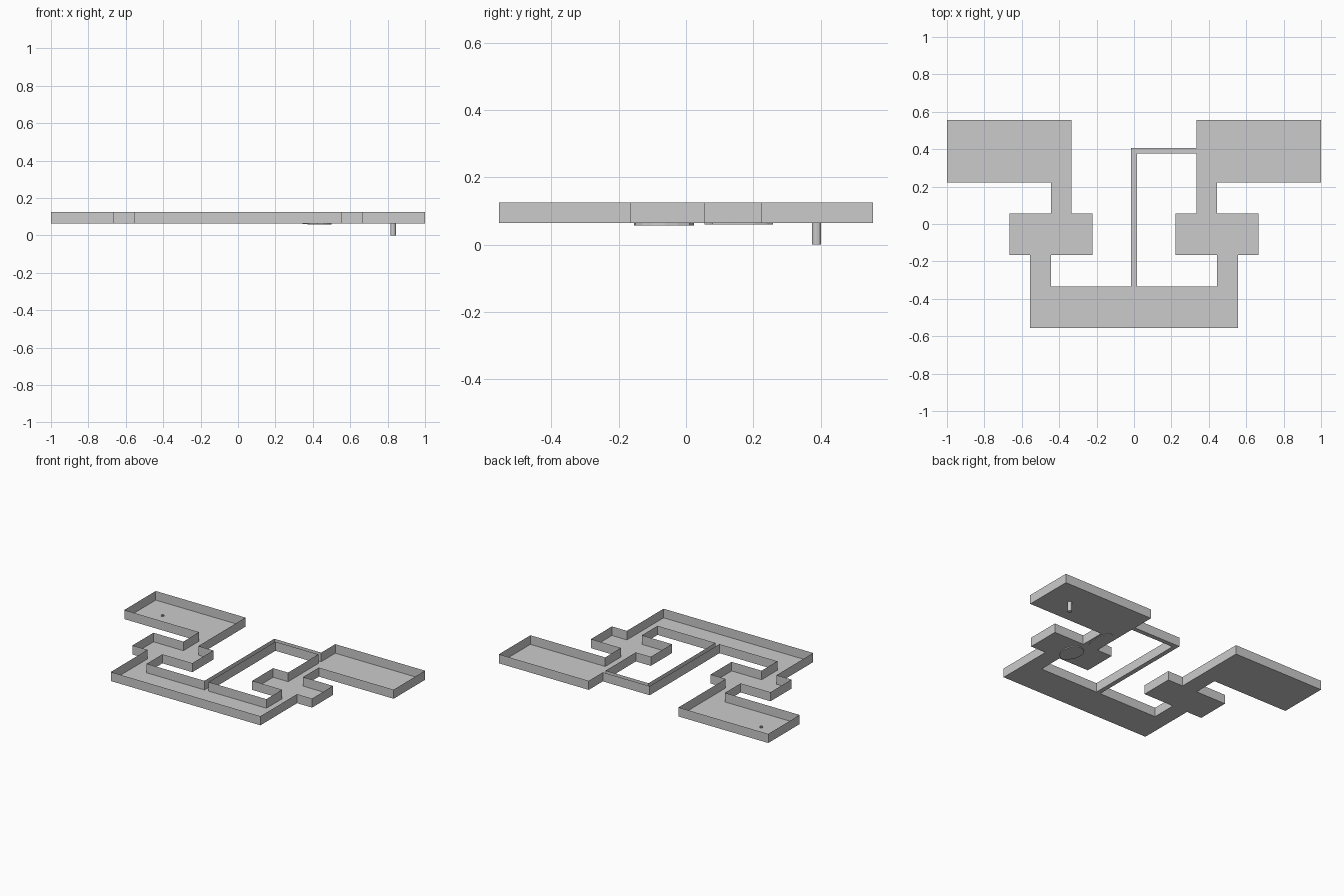
import bpy, bmesh, math, random
from mathutils import Vector

if "Cube" in bpy.data.objects:
    bpy.data.objects.remove(bpy.data.objects["Cube"])

random.seed(4)
U = 1 / 9                # floor plan grid unit
FLOOR, TOP = 0.064, 0.125


def finish(bm, name):
    mesh = bpy.data.meshes.new(name)
    bm.to_mesh(mesh)
    bm.free()
    ob = bpy.data.objects.new(name, mesh)
    bpy.context.collection.objects.link(ob)
    return ob


# Rooms and corridors on the left (x0, x1, y0, y1), mirrored to the right
half = [(-9, -3, 2, 5), (-4, -3, 0.5, 2), (-6, -2, -1.5, 0.5), (-5, -4, -3, -1.5)]
rects = [tuple(v * U for v in r) for r in half]
rects += [(-b, -a, c, d) for a, b, c, d in rects]
rects.append((-5 * U, 5 * U, -5 * U, -3 * U))
# Narrow bent passage
rects += [(-0.015, 0.015, -3 * U, 0.406), (0.015, 3 * U, 0.376, 0.406)]

# Floor cells covering the union of the rectangles
xs = sorted({round(v, 5) for r in rects for v in r[:2]})
ys = sorted({round(v, 5) for r in rects for v in r[2:]})
bm = bmesh.new()
for x0, x1 in zip(xs, xs[1:]):
    for y0, y1 in zip(ys, ys[1:]):
        cx, cy = (x0 + x1) / 2, (y0 + y1) / 2
        if any(a < cx < b and c < cy < d for a, b, c, d in rects):
            bm.faces.new([bm.verts.new((x, y, FLOOR)) for x, y in
                          ((x0, y0), (x1, y0), (x1, y1), (x0, y1))])
bmesh.ops.remove_doubles(bm, verts=bm.verts, dist=1e-4)

# Thin walls rise from the outer edges of the floor
rim = [e for e in bm.edges if e.is_boundary]
ext = bmesh.ops.extrude_edge_only(bm, edges=rim)
for v in ext["geom"]:
    if isinstance(v, bmesh.types.BMVert):
        v.co.z = TOP
bmesh.ops.dissolve_limit(bm, angle_limit=0.01, verts=bm.verts, edges=bm.edges)
finish(bm, "floor_and_walls")


def tube(name, x, y, z0, z1, r, capped):
    bm = bmesh.new()
    bmesh.ops.create_cone(bm, cap_ends=capped, segments=12, radius1=r, radius2=r, depth=z1 - z0)
    bmesh.ops.translate(bm, verts=bm.verts, vec=(x, y, (z0 + z1) / 2))
    return finish(bm, name)


# Shaft below the right room, small ring on the left room floor
tube("shaft", 0.83, 0.388, 0, FLOOR - 0.0005, 0.0135, True)
ring = tube("floor_ring", -0.835, 0.393, FLOOR, FLOOR + 0.005, 0.011, False)
ring.modifiers.new("thickness", "SOLIDIFY").thickness = 0.003


# Thin ragged rubble patches sunk under the right middle room and corridor
def patch(name, cx, cy, rx, ry, z):
    bm = bmesh.new()
    verts = []
    for i in range(14):
        a = math.tau * i / 14
        k = random.uniform(0.8, 1.0)
        verts.append(bm.verts.new((cx + rx * k * math.cos(a), cy + ry * k * math.sin(a), z)))
    face = bm.faces.new(verts)
    ext = bmesh.ops.extrude_face_region(bm, geom=[face])
    for v in ext["geom"]:
        if isinstance(v, bmesh.types.BMVert):
            v.co.z = FLOOR - 0.0005
    bmesh.ops.recalc_face_normals(bm, faces=bm.faces)
    finish(bm, name)


patch("room_rubble", 0.44, -0.062, 0.07, 0.105, 0.057)
patch("corridor_rubble", 0.39, 0.157, 0.05, 0.108, 0.06)
